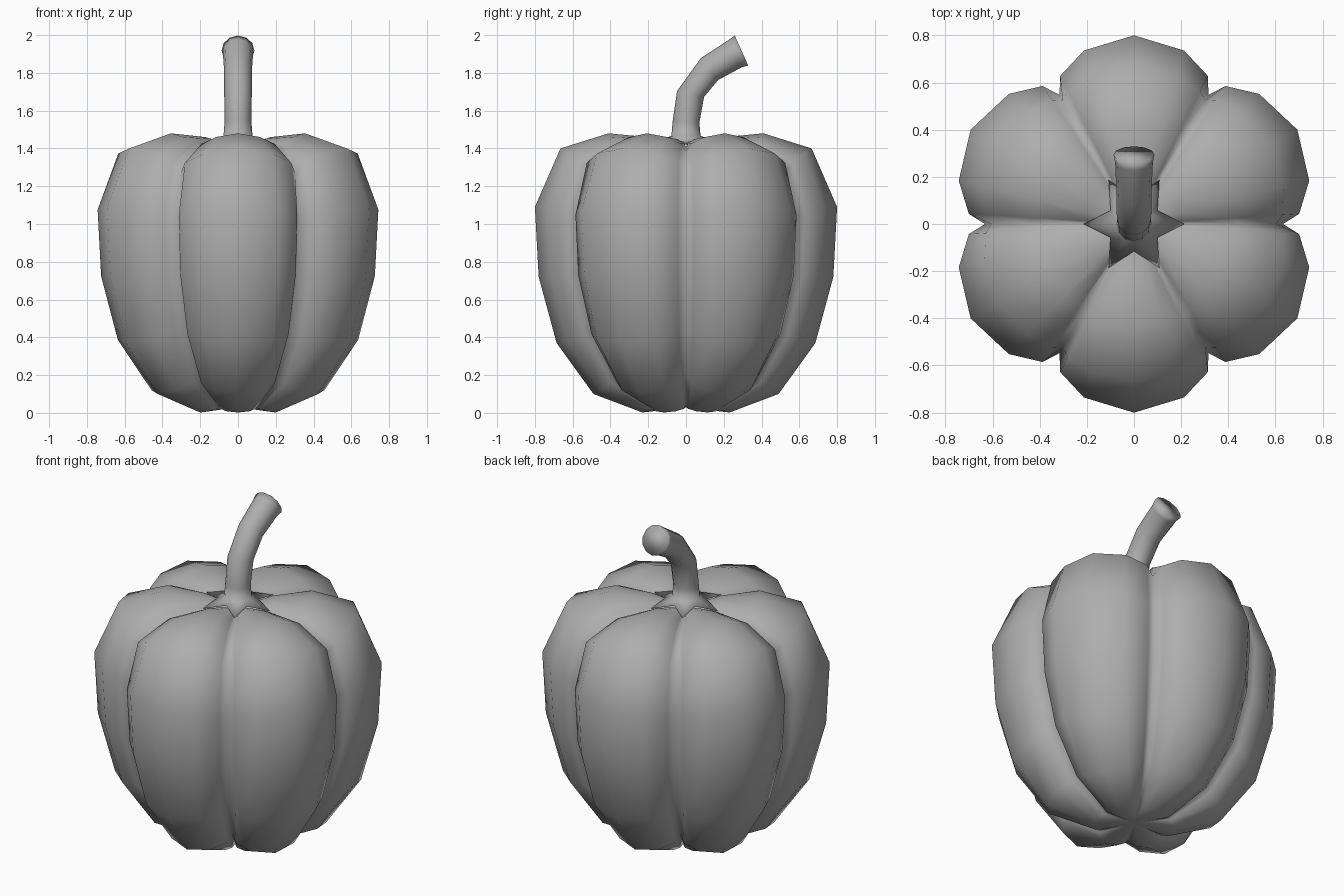
import bpy, bmesh
from math import sin, cos, radians, pi

if "Cube" in bpy.data.objects:
    bpy.data.objects.remove(bpy.data.objects["Cube"])

grey = bpy.data.materials.new("mid_grey")
grey.diffuse_color = (0.42, 0.42, 0.42, 1)
grey.use_nodes = True
grey.node_tree.nodes["Principled BSDF"].inputs["Base Color"].default_value = grey.diffuse_color


def loft(name, rings, start=None, end=None):
    """Skin a list of closed rings; each end gets a pole point, or a flat cap if None."""
    bm = bmesh.new()
    vs = [[bm.verts.new(p) for p in ring] for ring in rings]
    n = len(vs[0])
    for a, b in zip(vs, vs[1:]):
        for i in range(n):
            j = (i + 1) % n
            bm.faces.new((a[i], a[j], b[j], b[i]))
    for ring, pole in ((vs[0], start), (vs[-1], end)):
        if pole is None:
            bm.faces.new(ring)
        else:
            c = bm.verts.new(pole)
            for i in range(n):
                bm.faces.new((ring[i], ring[(i + 1) % n], c))
    bmesh.ops.recalc_face_normals(bm, faces=bm.faces)
    me = bpy.data.meshes.new(name)
    bm.to_mesh(me)
    bm.free()
    me.shade_smooth()
    me.materials.append(grey)
    ob = bpy.data.objects.new(name, me)
    bpy.context.collection.objects.link(ob)
    return ob


# Lobe cross-section: angle from lobe centre, depth towards the groove (0 crest, 1 groove)
half = [(16.1, 0.205), (26.5, 0.585), (30, 1.0)]
lobe = [(-a, f) for a, f in reversed(half[:2])] + [(0, 0.0)] + half
section = [(radians(30 + 60 * i + a), f) for i in range(6) for a, f in lobe]

# Body profile: crest radius and height, groove radius and height
profile = [
    (0.23, 0.002, 0.19, 0.035), (0.49, 0.10, 0.40, 0.20),
    (0.685, 0.37, 0.54, 0.45), (0.78, 0.72, 0.616, 0.735),
    (0.80, 1.09, 0.632, 1.02), (0.665, 1.40, 0.605, 1.27),
    (0.41, 1.48, 0.45, 1.385), (0.20, 1.46, 0.20, 1.41),
]
rings = []
for r, z, rg, zg in profile:
    rings.append([((r + (rg - r) * f) * cos(a), (r + (rg - r) * f) * sin(a),
                   z + (zg - z) * f) for a, f in section])
loft("lobed_body", rings, (0, 0, 0.03), (0, 0, 1.40))

# Stem: star-shaped base, then tilted 12-sided rings (y, z, radius, tilt)
star = []
for i in range(12):
    a = i * pi / 6
    r, z = (0.215, 1.43) if i % 2 == 0 else (0.115, 1.45)
    star.append((r * cos(a), r * sin(a), z))
stem_rings = [star]
for y, z, r, t in [(0, 1.466, 0.077, 0), (0, 1.54, 0.071, 0.05),
                   (0.024, 1.688, 0.073, 0.22), (0.124, 1.82, 0.074, 0.91),
                   (0.262, 1.903, 0.080, 1.12), (0.294, 1.918, 0.087, 1.15)]:
    stem_rings.append([(r * cos(i * pi / 6),
                        y + r * sin(i * pi / 6) * cos(t),
                        z - r * sin(i * pi / 6) * sin(t)) for i in range(12)])
loft("stem", stem_rings, (0, 0, 1.42), None)
